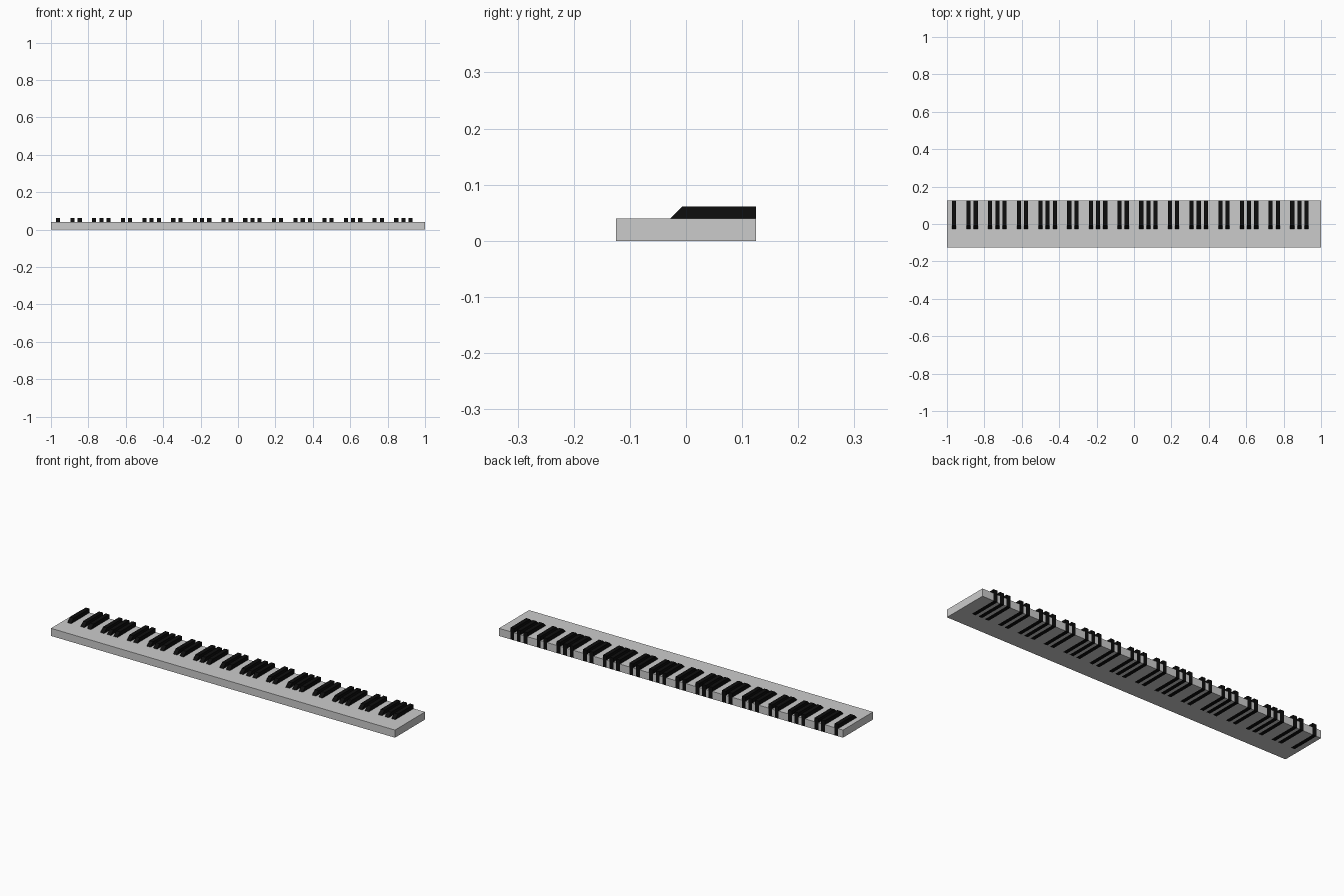
import bpy, bmesh

if "Cube" in bpy.data.objects:
    bpy.data.objects.remove(bpy.data.objects["Cube"])

W = 2 / 52            # white key pitch
B = 0.022             # black key width
FRONT, BACK = -0.125, 0.125
NOTCH = -0.028        # where black keys begin
TOP, BLACK_TOP = 0.04, 0.061


def material(name, rgb):
    m = bpy.data.materials.new(name)
    m.diffuse_color = (*rgb, 1)
    m.use_nodes = True
    m.node_tree.nodes["Principled BSDF"].inputs["Base Color"].default_value = m.diffuse_color
    return m


ivory = material("ivory_grey", (0.6, 0.6, 0.6))
ebony = material("ebony_black", (0.004, 0.004, 0.004))


def prism(name, outline, offset, mat):
    """Extrude a closed 3D outline along an offset vector."""
    bm = bmesh.new()
    face = bm.faces.new([bm.verts.new(p) for p in outline])
    ext = bmesh.ops.extrude_face_region(bm, geom=[face])
    verts = [g for g in ext["geom"] if isinstance(g, bmesh.types.BMVert)]
    bmesh.ops.translate(bm, verts=verts, vec=offset)
    bmesh.ops.recalc_face_normals(bm, faces=bm.faces)
    mesh = bpy.data.meshes.new(name)
    bm.to_mesh(mesh)
    bm.free()
    mesh.materials.append(mat)
    ob = bpy.data.objects.new(name, mesh)
    bpy.context.collection.objects.link(ob)


notes = "ABCDEFG"


def has_sharp(i):
    return 0 <= i < 51 and notes[i % 7] in "ACDFG"


for i in range(52):
    x0, x1 = -1 + i * W, -1 + (i + 1) * W
    # White key, notched wherever a black key sits beside it
    pts = [(x0, FRONT), (x1, FRONT)]
    if has_sharp(i):
        pts += [(x1, NOTCH), (x1 - B / 2, NOTCH), (x1 - B / 2, BACK)]
    else:
        pts += [(x1, BACK)]
    if has_sharp(i - 1):
        pts += [(x0 + B / 2, BACK), (x0 + B / 2, NOTCH), (x0, NOTCH)]
    else:
        pts += [(x0, BACK)]
    prism(f"white_key_{i + 1:02d}", [(x, y, 0) for x, y in pts], (0, 0, TOP), ivory)

    # Black key with sloped nose, centred on the seam
    if has_sharp(i):
        side = [(NOTCH, 0), (BACK, 0), (BACK, BLACK_TOP), (-0.007, BLACK_TOP), (NOTCH, TOP)]
        prism(f"black_key_{i + 1:02d}", [(x1 - B / 2, y, z) for y, z in side], (B, 0, 0), ebony)
